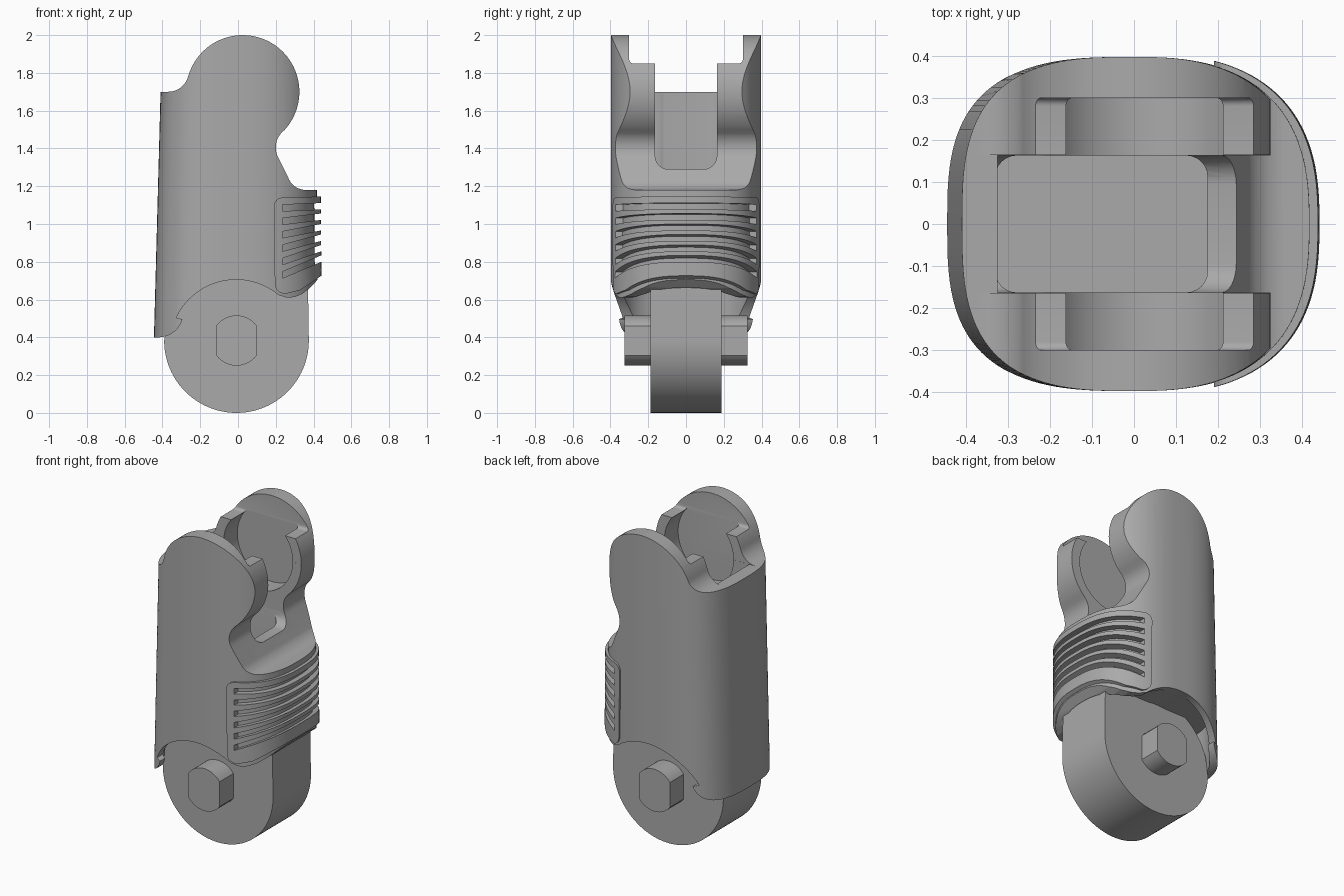
import bpy, bmesh, math
from math import sin, cos, pi, radians

if "Cube" in bpy.data.objects:
    bpy.data.objects.remove(bpy.data.objects["Cube"], do_unlink=True)

grey = bpy.data.materials.new("plain grey")
grey.use_nodes = True
grey.diffuse_color = (0.4, 0.4, 0.4, 1)
grey.node_tree.nodes["Principled BSDF"].inputs["Base Color"].default_value = (0.4, 0.4, 0.4, 1)


def make(name, bm):
    bmesh.ops.recalc_face_normals(bm, faces=bm.faces)
    mesh = bpy.data.meshes.new(name)
    bm.to_mesh(mesh)
    bm.free()
    mesh.materials.append(grey)
    ob = bpy.data.objects.new(name, mesh)
    bpy.context.collection.objects.link(ob)
    return ob


def activate(ob):
    bpy.ops.object.select_all(action='DESELECT')
    ob.select_set(True)
    bpy.context.view_layer.objects.active = ob


def boolean(ob, tool, operation):
    """Apply a boolean and discard the tool."""
    activate(ob)
    mod = ob.modifiers.new("cut", 'BOOLEAN')
    mod.operation, mod.object, mod.solver = operation, tool, 'EXACT'
    bpy.ops.object.modifier_apply(modifier=mod.name)
    bpy.data.objects.remove(tool, do_unlink=True)


def prism(name, points, half):
    """Side outline (x, z) extruded along y from -half to half."""
    bm = bmesh.new()
    face = bm.faces.new([bm.verts.new((x, -half, z)) for x, z in points])
    new = bmesh.ops.extrude_face_region(bm, geom=[face])["geom"]
    bmesh.ops.translate(bm, vec=(0, 2 * half, 0),
                        verts=[v for v in new if isinstance(v, bmesh.types.BMVert)])
    return make(name, bm)


def rounded_box(name, x, y, z, radius, axis):
    """Box whose edges along one axis are rounded."""
    bm = bmesh.new()
    bmesh.ops.create_cube(bm, size=1)
    for v in bm.verts:
        for i, (low, high) in enumerate((x, y, z)):
            v.co[i] = low if v.co[i] < 0 else high
    edges = [e for e in bm.edges if abs(e.verts[0].co[axis] - e.verts[1].co[axis]) > 1e-4]
    if radius:
        bmesh.ops.bevel(bm, geom=edges, offset=radius, segments=6, profile=0.5, affect='EDGES')
    return make(name, bm)


def arc(cx, cz, r, start, end, n=32):
    angles = [radians(start + (end - start) * i / n) for i in range(n + 1)]
    return [(cx + r * cos(a), cz + r * sin(a)) for a in angles]


def loft(name, inset_x, inset_y, z0, z1, n=128):
    """Tapering rounded-square column, boxier at the back than at the grip."""
    bm = bmesh.new()
    rings = []
    for z in (z0, z1):
        t = (z - 0.4) / 1.3
        ring = []
        for i in range(n):
            c, s = cos(2 * pi * i / n), sin(2 * pi * i / n)
            width, power = (0.425 - 0.012 * t, 2.6) if c > 0 else (0.445 - 0.035 * t, 3.0)
            x = math.copysign(abs(c) ** (2 / power), c) * (width - inset_x)
            y = math.copysign(abs(s) ** (2 / power), s) * (0.398 - inset_y)
            ring.append(bm.verts.new((x, y, z)))
        rings.append(ring)
    for i in range(n):
        j = (i + 1) % n
        bm.faces.new((rings[0][i], rings[0][j], rings[1][j], rings[1][i]))
    bm.faces.new(rings[0])
    bm.faces.new(rings[1])
    return make(name, bm)


# Body: column trimmed by the side outline
EAR = (0.025, 1.7)
outline = [(-0.6, 0.4), (-0.6, 1.7)]
outline += arc(-0.37, 1.81, 0.11, -90, -12, 10)
outline += arc(*EAR, 0.3, 160, -42, 48)
outline += arc(0.315, 1.405, 0.115, 140, 205, 12)
outline += arc(0.36, 1.28, 0.1, 210, 270, 10)
outline += [(0.6, 1.18), (0.6, 0.82), (0.44, 0.725), (0.38, 0.66), (0.34, 0.63), (0.3, 0.613),
            (0.26, 0.61), (0.22, 0.622)]
outline += arc(-0.01, 0.355, 0.35, 50, 155, 28)
outline += arc(-0.42, 0.53, 0.13, -15, -90, 10)
body = loft("finger_body", 0, 0, 0.2, 2.2)
boolean(body, prism("outline", outline, 1), 'INTERSECT')

# Raised grip panel wrapping round the front
grip_outline = [(0.6, 1.145), (0.42, 1.145)] + arc(0.235, 1.095, 0.045, 90, 180, 6)
grip_outline += arc(0.25, 0.685, 0.055, 180, 270, 6) + [(0.33, 0.65), (0.44, 0.725), (0.6, 0.83)]
grip = loft("grip", -0.02, -0.009, 0.2, 2.2)
boolean(grip, prism("grip_outline", grip_outline, 1), 'INTERSECT')
boolean(body, grip, 'UNION')

# Fanned grip grooves, cut only through the skin
for i in range(6):
    left, right, h = 1.085 - 0.071 * i, 1.095 - 0.054 * i, 0.017
    groove = prism("groove", [(0.235, left - h), (0.46, right - h),
                              (0.46, right + h), (0.235, left + h)], 0.6)
    boolean(groove, loft("core", 0.015, 0.025, 0.2, 2.2), 'DIFFERENCE')
    boolean(body, groove, 'DIFFERENCE')

# Hollow lower end, closed well and open slot between the ears
boolean(body, loft("hollow", 0.04, 0.04, 0.1, 0.7), 'DIFFERENCE')
boolean(body, rounded_box("well", (-0.33, 0.175), (-0.163, 0.163), (0.85, 1.69), 0.05, 2),
        'DIFFERENCE')
boolean(body, rounded_box("slot", (-0.325, 0.8), (-0.1635, 0.1635), (1.29, 2.4), 0.07, 0),
        'DIFFERENCE')
boolean(body, rounded_box("rear_gap", (-0.8, 0.8), (-0.164, 0.164), (1.7, 2.5), 0, 0),
        'DIFFERENCE')

# Snap-in round pocket with flat-topped claws
boolean(body, prism("pocket", arc(*EAR, 0.24, 0, 354, 59), 0.3), 'DIFFERENCE')
boolean(body, rounded_box("claw_top", (-0.8, 0.8), (-0.3005, 0.3005), (1.85, 2.6), 0.02, 0),
        'DIFFERENCE')

# Lower knuckle: round foot with a straight neck into the hollow
foot = arc(-0.008, 0.383, 0.383, 0, -180, 48) + [(-0.38, 0.45)]
foot += arc(-0.008, 0.383, 0.383, 165, 110, 14) + [(0.1, 0.7), (0.37, 0.7)]
knuckle = prism("lower_knuckle", foot, 0.188)

# Hinge pin with two flats
pin_points = arc(-0.008, 0.383, 0.133, 36, 144, 14) + arc(-0.008, 0.383, 0.133, 216, 324, 14)
pin = prism("hinge_pin", pin_points, 0.325)

for ob in (body, knuckle, pin):
    activate(ob)
    bpy.ops.object.shade_smooth_by_angle(angle=radians(30))
